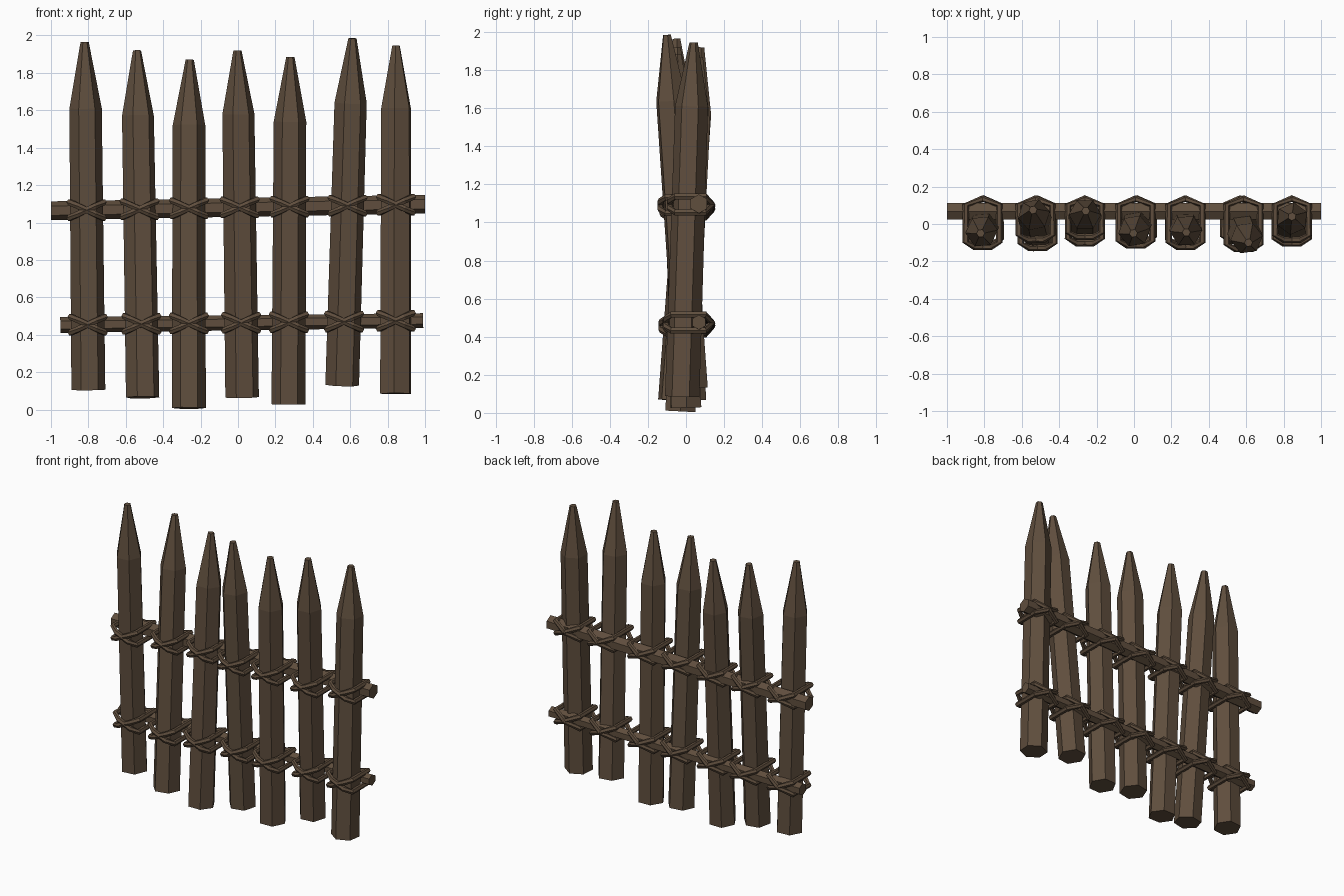
import bpy, bmesh, math
from mathutils import Vector

if "Cube" in bpy.data.objects:
    bpy.data.objects.remove(bpy.data.objects["Cube"])

wood = bpy.data.materials.new("dark_brown_wood")
wood.diffuse_color = (0.115, 0.076, 0.047, 1)
wood.use_nodes = True
wood.node_tree.nodes["Principled BSDF"].inputs["Base Color"].default_value = wood.diffuse_color


def tube(name, path, radii, sides=6, spin=0.0, closed=False):
    """Flat-shaded tube of rings along a path; capped unless closed."""
    pts = [Vector(p) for p in path]
    n = len(pts)
    bm = bmesh.new()
    rings = []
    for i, p in enumerate(pts):
        a = pts[(i - 1) % n] if closed or i > 0 else p
        b = pts[(i + 1) % n] if closed or i < n - 1 else p
        t = (b - a).normalized()
        ref = Vector((0, 1, 0)) if abs(t.z) > 0.8 else Vector((0, 0, 1))
        u = ref.cross(t).normalized()
        v = t.cross(u)
        rings.append([bm.verts.new(p + radii[i] * (math.cos(k) * u + math.sin(k) * v))
                      for k in (spin + 2 * math.pi * j / sides for j in range(sides))])
    for i in range(n if closed else n - 1):
        r, s = rings[i], rings[(i + 1) % n]
        for j in range(sides):
            k = (j + 1) % sides
            bm.faces.new((r[j], r[k], s[k], s[j]))
    if not closed:
        bm.faces.new(rings[0][::-1])
        bm.faces.new(rings[-1])
    bmesh.ops.recalc_face_normals(bm, faces=bm.faces)
    me = bpy.data.meshes.new(name)
    bm.to_mesh(me)
    bm.free()
    me.materials.append(wood)
    ob = bpy.data.objects.new(name, me)
    bpy.context.collection.objects.link(ob)
    return ob


# rails: left end, right end, radii
rails = [((-1.0, 0.068, 1.063), (1.0, 0.068, 1.098), 0.05, 0.05),
         ((-0.95, 0.068, 0.452), (0.99, 0.068, 0.476), 0.042, 0.039)]
for name, (a, b, ra, rb) in zip(("upper_rail", "lower_rail"), rails):
    tube(name, [a, b], [ra, rb], 6, math.radians(30))

# stakes: bottom (x, y, z), shoulder (x, z), tip (x, y, z), spin in degrees
stakes = [((-0.80, 0.00, 0.105), (-0.815, 1.61), (-0.82, -0.05, 1.965), 5),
          ((-0.51, -0.06, 0.065), (-0.535, 1.57), (-0.54, 0.075, 1.92), 12),
          ((-0.263, -0.03, 0.008), (-0.262, 1.52), (-0.258, 0.07, 1.87), 0),
          ((0.022, 0.02, 0.065), (0.002, 1.58), (-0.003, -0.05, 1.92), 10),
          ((0.27, 0.0, 0.028), (0.278, 1.54), (0.28, -0.045, 1.885), 2),
          ((0.557, 0.03, 0.13), (0.602, 1.64), (0.612, -0.10, 1.985), 8),
          ((0.843, -0.02, 0.085), (0.845, 1.61), (0.845, 0.04, 1.945), 24)]
for i, (bot, sh, tip, spin) in enumerate(stakes):
    f = (sh[1] - bot[2]) / (tip[2] - bot[2])
    shoulder = (sh[0], bot[1] + (tip[1] - bot[1]) * f, sh[1])
    tube(f"stake_{i + 1}", [bot, shoulder, tip], [0.091, 0.087, 0.022], 6, math.radians(spin))

    # crossed rope lashings at both rails
    for row, (a, b, _, _) in zip(("upper", "lower"), rails):
        g = (bot[0] - a[0]) / (b[0] - a[0])
        z = a[2] + (b[2] - a[2]) * g
        h = (z - bot[2]) / (sh[1] - bot[2])
        x = bot[0] + (sh[0] - bot[0]) * h
        y = bot[1] + (shoulder[1] - bot[1]) * h
        for side, s in (("a", 1), ("b", -1)):
            loop = [(-0.09, y - 0.07, 0.042), (-0.045, y - 0.096, 0.021),
                    (0.045, y - 0.096, -0.021), (0.09, y - 0.07, -0.042),
                    (0.09, 0.1, -0.042), (0, 0.136, 0), (-0.09, 0.1, 0.042)]
            tube(f"{row}_lashing_{i + 1}{side}",
                 [(x + s * p, q, z + r) for p, q, r in loop],
                 [0.018] * 7, 6, 0, True)
